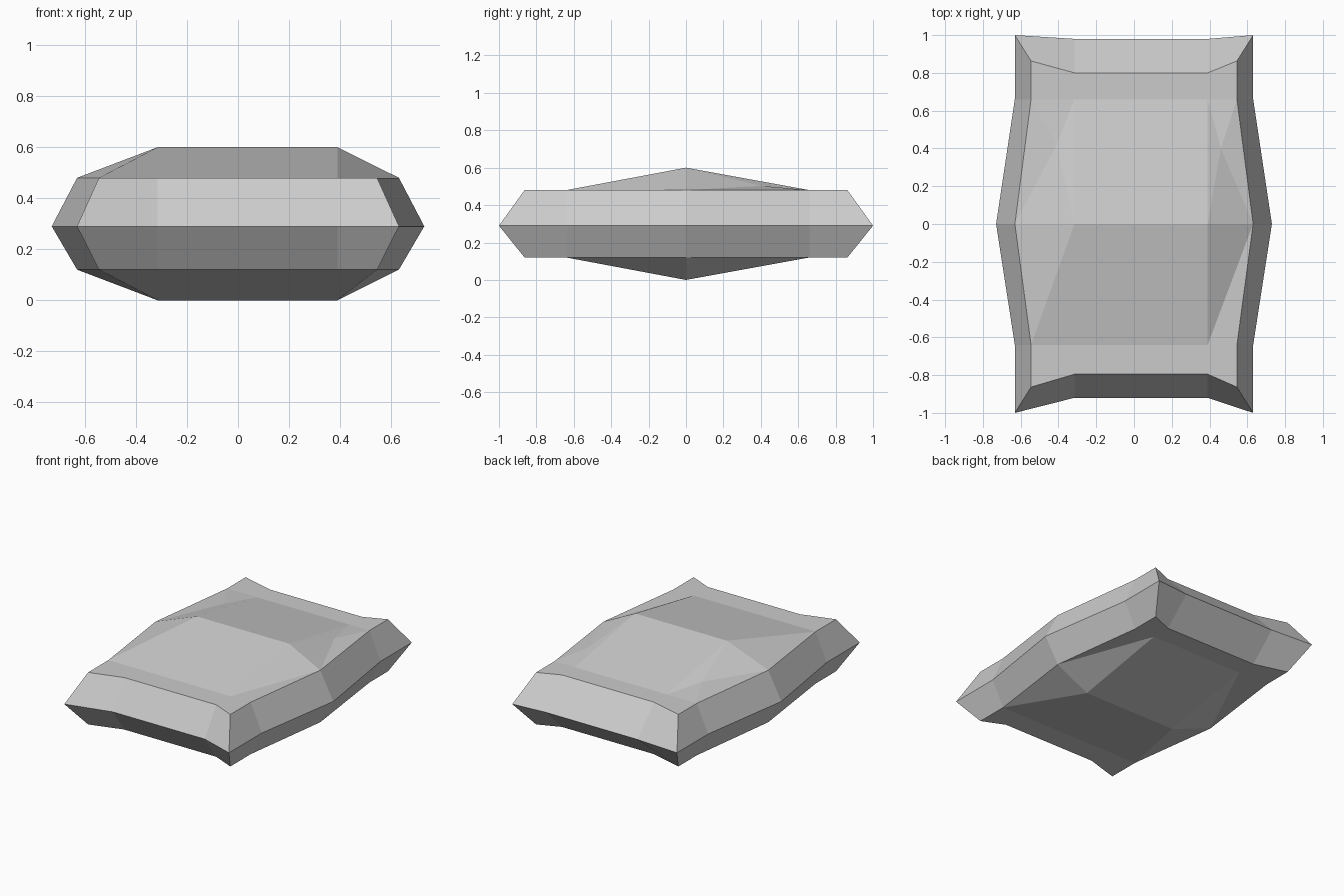
import bpy, bmesh

cube = bpy.data.objects.get("Cube")
if cube:
    bpy.data.objects.remove(cube, do_unlink=True)

COLS, ROWS = 4, 5

# Pale grey cloth
cloth = bpy.data.materials.new("pale grey cloth")
cloth.use_nodes = True
grey = (0.6, 0.6, 0.6, 1)
cloth.diffuse_color = grey
cloth.node_tree.nodes["Principled BSDF"].inputs["Base Color"].default_value = grey

bm = bmesh.new()


def layer(z, ridge, side, corner_y, front, back):
    """Grid of points: waisted sides, drawn-in ends and a raised middle ridge."""
    inner_y = [front, -0.64, 0, 0.66, back]
    edge_y = [-corner_y, -0.64, 0, 0.66, corner_y]
    edge_x = [side, side, side * 1.157, side, side]
    grid = {}
    for j in range(ROWS):
        xs = [-edge_x[j], -0.315, 0.39, edge_x[j]]
        for i in range(COLS):
            inside = i in (1, 2)
            if ridge is None and inside and 0 < j < ROWS - 1:
                continue
            height = ridge if inside and j == 2 else z
            y = inner_y[j] if inside else edge_y[j]
            grid[i, j] = bm.verts.new((xs[i], y, height))
    return grid


top = layer(0.48, 0.60, 0.545, 0.863, -0.795, 0.80)
seam = layer(0.29, None, 0.631, 1.0, -0.92, 0.98)
bottom = layer(0.12, 0.0, 0.545, 0.863, -0.795, 0.80)


def panel(grid, split, fold=None):
    """Fill a grid; side cells are cut along the given diagonal."""
    for i in range(COLS - 1):
        for j in range(ROWS - 1):
            a, b = grid[i, j], grid[i + 1, j]
            c, d = grid[i + 1, j + 1], grid[i, j + 1]
            if fold and (i, j) in fold:
                peak = bm.verts.new(fold[i, j])
                for p, q in ((a, b), (b, c), (c, d), (d, a)):
                    bm.faces.new((p, q, peak))
            elif (i, j) in split:
                if split[i, j] == "rising":
                    bm.faces.new((a, b, c))
                    bm.faces.new((a, c, d))
                else:
                    bm.faces.new((a, b, d))
                    bm.faces.new((b, c, d))
            else:
                bm.faces.new((a, b, c, d))


# Upper and lower panels, with two small creases at the back of the upper one
panel(top, {(0, 1): "rising", (2, 1): "rising"},
      {(0, 2): (-0.41, 0.42, 0.50), (2, 2): (0.46, 0.40, 0.503)})
panel(bottom, {(0, 1): "rising", (2, 1): "falling",
               (0, 2): "rising", (2, 2): "falling"})

# Sloping borders between the panels and the seam
rim = ([(i, 0) for i in range(COLS)]
       + [(COLS - 1, j) for j in range(1, ROWS)]
       + [(i, ROWS - 1) for i in range(COLS - 2, -1, -1)]
       + [(0, j) for j in range(ROWS - 2, 0, -1)])
for k, p in enumerate(rim):
    q = rim[(k + 1) % len(rim)]
    for grid in (top, bottom):
        bm.faces.new((seam[p], seam[q], grid[q], grid[p]))

bmesh.ops.recalc_face_normals(bm, faces=bm.faces)
mesh = bpy.data.meshes.new("pillow")
bm.to_mesh(mesh)
bm.free()
mesh.materials.append(cloth)
pillow = bpy.data.objects.new("pillow", mesh)
bpy.context.collection.objects.link(pillow)
